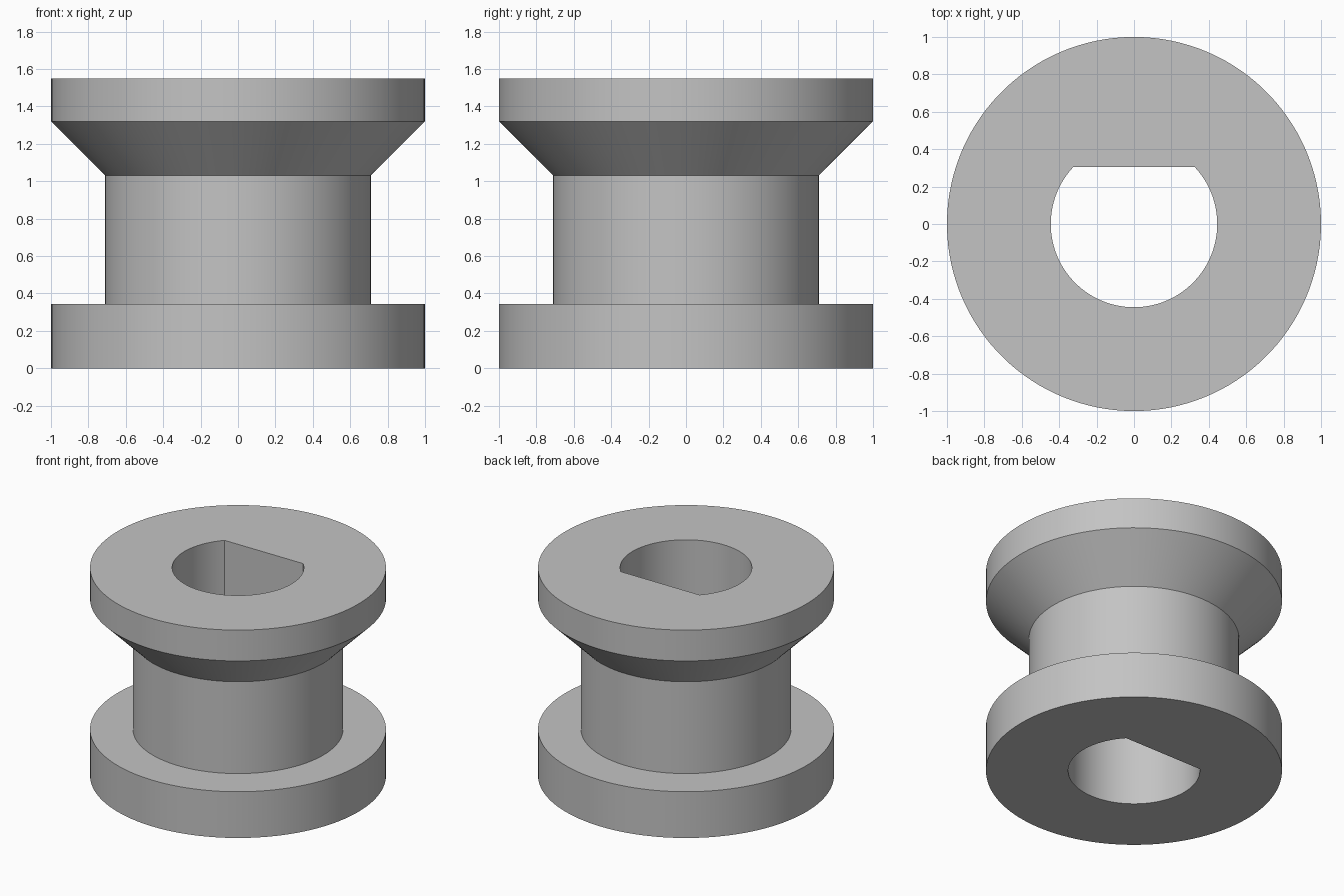
import bpy, bmesh
from math import pi, sin, cos, asin, radians

cube = bpy.data.objects.get("Cube")
if cube:
    bpy.data.objects.remove(cube, do_unlink=True)

BORE, FLAT = 0.445, 0.305      # bore radius and distance of its flat side
# Outer profile (radius, height), from the base upwards
OUTER = [(1, 0), (1, 0.345), (0.71, 0.345), (0.71, 1.03),
         (1, 1.32), (1, 1.55)]

grey = bpy.data.materials.new("grey")
grey.use_nodes = True
colour = (0.55, 0.55, 0.55, 1)
grey.diffuse_color = colour
grey.node_tree.nodes["Principled BSDF"].inputs["Base Color"].default_value = colour

# Angles around the axis, with steps that land on both corners of the flat
corner = asin(FLAT / BORE)


def steps(start, end, count):
    return [start + (end - start) * i / count for i in range(count)]


angles = steps(corner, pi - corner, 32) + steps(pi - corner, 2 * pi + corner, 96)


def bore_radius(a):
    return min(BORE, FLAT / sin(a)) if corner < a < pi - corner else BORE


# Rings of the spool: outer profile, then down the D-shaped bore
bm = bmesh.new()
rings = [[bm.verts.new((r * cos(a), r * sin(a), z)) for a in angles]
         for r, z in OUTER]
for z in (OUTER[-1][1], 0):
    rings.append([bm.verts.new((bore_radius(a) * cos(a), bore_radius(a) * sin(a), z))
                  for a in angles])

# Join each ring to the next and close the loop under the base
n = len(angles)
for low, high in zip(rings, rings[1:] + rings[:1]):
    for i in range(n):
        j = (i + 1) % n
        bm.faces.new((low[i], low[j], high[j], high[i]))
bmesh.ops.recalc_face_normals(bm, faces=bm.faces)

mesh = bpy.data.meshes.new("spool")
bm.to_mesh(mesh)
bm.free()
mesh.materials.append(grey)
spool = bpy.data.objects.new("spool", mesh)
bpy.context.collection.objects.link(spool)

# Smooth round walls, crisp rims and bore corners
bpy.ops.object.select_all(action='DESELECT')
spool.select_set(True)
bpy.context.view_layer.objects.active = spool
bpy.ops.object.shade_smooth_by_angle(angle=radians(30))
